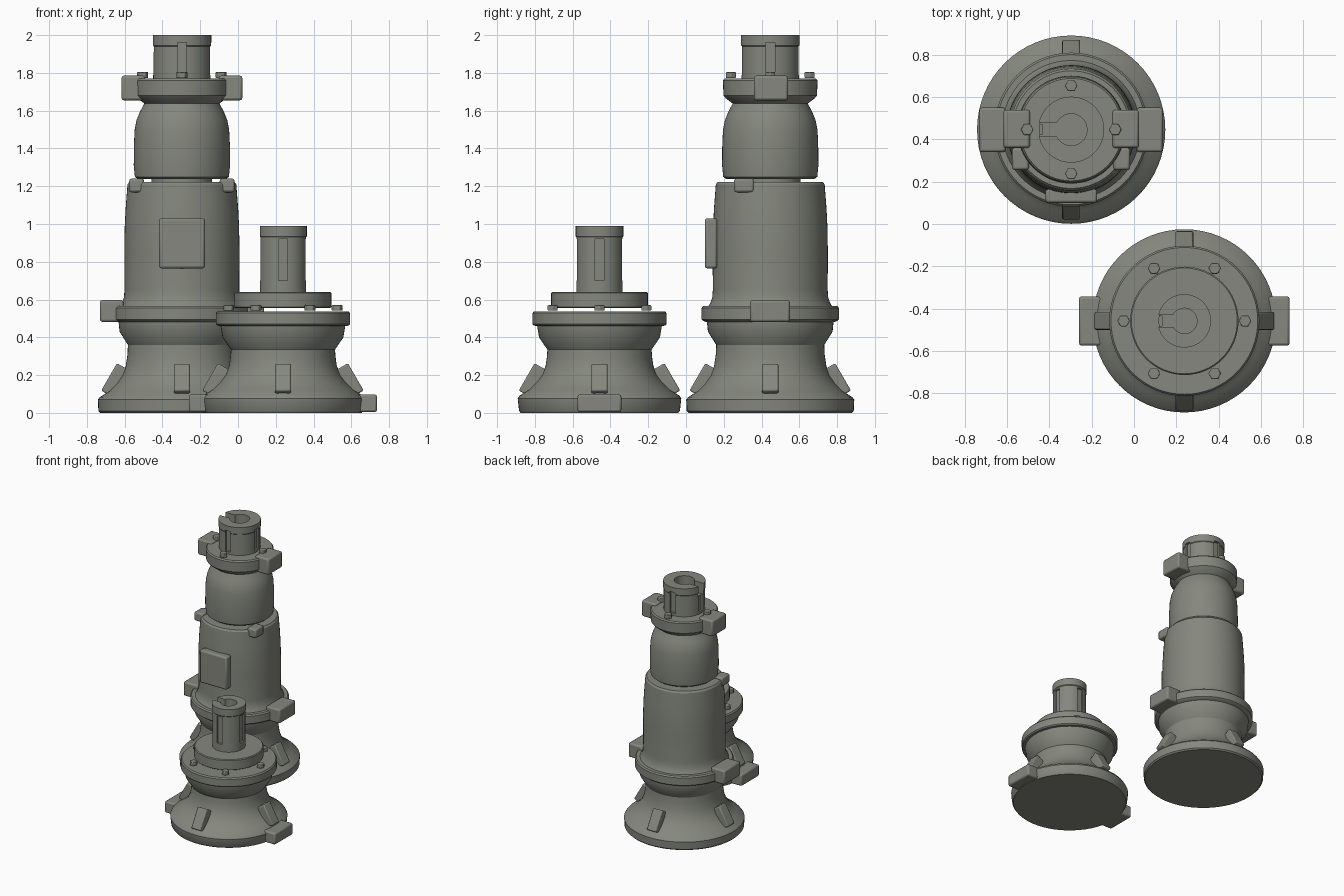
import bpy, bmesh, math
from mathutils import Matrix, Vector

if "Cube" in bpy.data.objects:
    bpy.data.objects.remove(bpy.data.objects["Cube"])

grey = bpy.data.materials.new("olive grey")
grey.diffuse_color = (0.235, 0.245, 0.21, 1)
grey.use_nodes = True
grey.node_tree.nodes["Principled BSDF"].inputs["Base Color"].default_value = grey.diffuse_color


def finish(bm, name, bevel=0.0, smooth=True):
    bmesh.ops.recalc_face_normals(bm, faces=bm.faces)
    me = bpy.data.meshes.new(name)
    bm.to_mesh(me)
    bm.free()
    me.materials.append(grey)
    ob = bpy.data.objects.new(name, me)
    bpy.context.collection.objects.link(ob)
    bpy.ops.object.select_all(action='DESELECT')
    ob.select_set(True)
    bpy.context.view_layer.objects.active = ob
    if bevel:
        m = ob.modifiers.new("bevel", 'BEVEL')
        m.width, m.segments, m.limit_method = bevel, 2, 'ANGLE'
    if smooth:
        bpy.ops.object.shade_smooth_by_angle(angle=math.radians(32))
    return ob


def lathe(name, c, profile, n=64):
    """Closed solid of revolution from (radius, z) points, bottom to top."""
    bm = bmesh.new()
    rings = [[bm.verts.new((c[0] + r * math.cos(2 * math.pi * i / n),
                            c[1] + r * math.sin(2 * math.pi * i / n), z))
              for i in range(n)] for r, z in profile]
    for a, b in zip(rings, rings[1:]):
        for i in range(n):
            j = (i + 1) % n
            bm.faces.new((a[i], a[j], b[j], b[i]))
    bm.faces.new(rings[0][::-1])
    bm.faces.new(rings[-1])
    return finish(bm, name)


def box(name, lo, hi, bevel=0.012):
    lo, hi = Vector(lo), Vector(hi)
    bm = bmesh.new()
    bmesh.ops.create_cube(bm, size=1, matrix=Matrix.Translation((lo + hi) / 2)
                          @ Matrix.Diagonal((hi - lo).to_4d()))
    return finish(bm, name, bevel)


def side_boxes(name, c, near, far, y0, y1, z0, z1):
    """Mirrored pair of boxes on the -x and +x sides of the axis."""
    for tag, s in (("left", -1), ("right", 1)):
        xs = sorted((c[0] + s * near, c[0] + s * far))
        box(f"{name}_{tag}", (xs[0], y0, z0), (xs[1], y1, z1))


def ribs(name, c):
    """Four slanted bars leaning on the base cone."""
    for k in range(4):
        bm = bmesh.new()
        m = (Matrix.Translation((c[0], c[1], 0)) @ Matrix.Rotation(k * math.pi / 2, 4, 'Z')
             @ Matrix.Translation((0.353, 0, 0.172)) @ Matrix.Rotation(-math.radians(30), 4, 'Y')
             @ Matrix.Diagonal((0.075, 0.085, 0.167, 1)))
        bmesh.ops.create_cube(bm, size=1, matrix=m)
        finish(bm, f"{name}_{k + 1}", 0.008)


def bolts(name, c, radius, count, z0, z1):
    for k in range(count):
        a = 2 * math.pi * k / count
        bm = bmesh.new()
        m = Matrix.Translation((c[0] + radius * math.cos(a), c[1] + radius * math.sin(a), (z0 + z1) / 2))
        bmesh.ops.create_cone(bm, cap_ends=True, segments=6, radius1=0.03, radius2=0.03, depth=z1 - z0,
                              matrix=m @ Matrix.Rotation(math.pi / 6, 4, 'Z'))
        finish(bm, f"{name}_{k + 1}", 0.004)


def cut(ob, cutter):
    cutter.hide_render = True
    m = ob.modifiers.new("cut", 'BOOLEAN')
    m.object, m.operation, m.solver = cutter, 'DIFFERENCE', 'EXACT'
    bpy.context.view_layer.objects.active = ob
    bpy.ops.object.modifier_apply(modifier=m.name)
    bpy.data.objects.remove(cutter)


def shaft(name, c, r, z0, z1, bore, k0, k1, slot):
    """Bored shaft with four key recesses and an open slot towards -x."""
    ob = lathe(name, c, [(r - 0.004, z0), (r - 0.004, z1 - 0.06), (r, z1 - 0.055), (r, z1)])
    x, y = c
    for dx, dy in ((1, 0), (-1, 0), (0, 1), (0, -1)):
        w = 0.024
        hx, hy = (0.02, w) if dx else (w, 0.02)
        px, py = x + dx * r, y + dy * r
        cut(ob, box("key_cutter", (px - hx, py - hy, k0), (px + hx, py + hy, k1), 0))
    floor = z1 - 0.09
    cut(ob, lathe("bore_cutter", c, [(bore, floor), (bore, z1 + 0.1)], 48))
    cut(ob, box("slot_cutter", (x - r - 0.05, y - slot, floor + 0.001), (x - bore * 0.5, y + slot, z1 + 0.1), 0))
    bpy.ops.object.select_all(action='DESELECT')
    ob.select_set(True)
    bpy.context.view_layer.objects.active = ob
    bpy.ops.object.shade_smooth_by_angle(angle=math.radians(32))


# Tall unit
T = (-0.297, 0.446)
lathe("tall_base", T, [
    (0.432, 0), (0.442, 0.01), (0.445, 0.07), (0.435, 0.083), (0.385, 0.115), (0.345, 0.155),
    (0.315, 0.2), (0.297, 0.25), (0.288, 0.31), (0.286, 0.36), (0.33, 0.43), (0.335, 0.48),
    (0.355, 0.487), (0.364, 0.495), (0.364, 0.555), (0.355, 0.565), (0.2, 0.565)])
lathe("tall_body", T, [
    (0.33, 0.56), (0.318, 0.58), (0.307, 0.61), (0.304, 0.65), (0.305, 0.85), (0.303, 0.98),
    (0.298, 1.08), (0.288, 1.21), (0.278, 1.223)])
lathe("tall_neck", T, [(0.16, 1.21), (0.16, 1.25)])
lathe("tall_bulb", T, [
    (0.232, 1.237), (0.249, 1.25), (0.255, 1.31), (0.254, 1.42), (0.25, 1.5), (0.24, 1.55),
    (0.222, 1.595), (0.2, 1.635), (0.195, 1.65)])
lathe("tall_top_flange", T, [
    (0.195, 1.635), (0.235, 1.665), (0.248, 1.68), (0.25, 1.76), (0.242, 1.77)])
shaft("tall_shaft", T, 0.156, 1.76, 2.0, 0.075, 1.79, 1.96, 0.033)
ribs("tall_base_rib", T)
bolts("tall_bolt", T, 0.208, 4, 1.772, 1.805)
side_boxes("tall_top_block", T, 0.195, 0.32, 0.36, 0.54, 1.655, 1.785)
side_boxes("tall_flange_block", T, 0.31, 0.434, 0.34, 0.55, 0.482, 0.597)
side_boxes("tall_shoulder_lug", T, 0.2, 0.279, 0.255, 0.36, 1.168, 1.24)
box("tall_front_panel", (-0.418, 0.1, 0.765), (-0.175, 0.165, 1.03))

# Short unit
S = (0.238, -0.458)
lathe("short_base", S, [
    (0.417, 0), (0.426, 0.012), (0.433, 0.075), (0.425, 0.09), (0.375, 0.122), (0.335, 0.16),
    (0.305, 0.2), (0.285, 0.25), (0.278, 0.3), (0.276, 0.335), (0.32, 0.4), (0.33, 0.46),
    (0.348, 0.462), (0.355, 0.47), (0.355, 0.528), (0.347, 0.538)])
lathe("short_hub", S, [(0.252, 0.556), (0.256, 0.56), (0.256, 0.635), (0.25, 0.641)])
shaft("short_shaft", S, 0.126, 0.635, 0.99, 0.06, 0.70, 0.92, 0.028)
ribs("short_base_rib", S)
bolts("short_bolt", S, 0.287, 6, 0.541, 0.57)
side_boxes("short_base_block", S, 0.37, 0.498, -0.575, -0.342, 0.004, 0.098)
